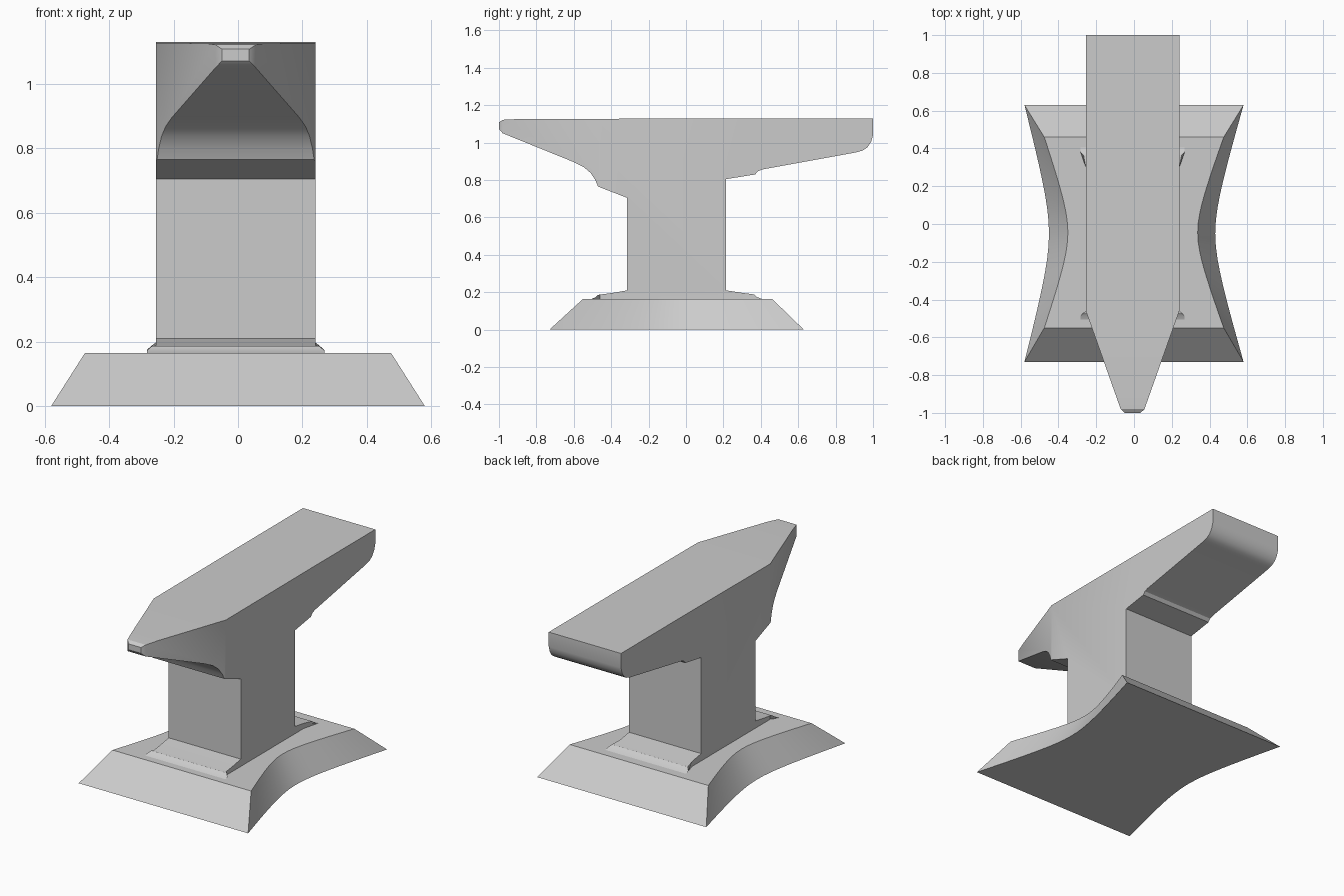
import bpy, bmesh
from math import sqrt, radians

if "Cube" in bpy.data.objects:
    bpy.data.objects.remove(bpy.data.objects["Cube"])


def finish(name, bm):
    bmesh.ops.recalc_face_normals(bm, faces=bm.faces)
    me = bpy.data.meshes.new(name)
    bm.to_mesh(me)
    bm.free()
    ob = bpy.data.objects.new(name, me)
    bpy.context.collection.objects.link(ob)
    bpy.ops.object.select_all(action='DESELECT')
    ob.select_set(True)
    bpy.context.view_layer.objects.active = ob
    bpy.ops.object.shade_smooth_by_angle(angle=radians(30))
    return ob


# Base: tapered plinth with waisted sides
def waist_side(y0, y1, corner, middle, sign, n=20):
    """Outline of one waisted side, straight near the corners, curved in the middle."""
    c, d = 0.06, corner - middle
    m2 = (d + c) ** 2 - c * c
    pts = []
    for i in range(n + 1):
        t = -1 + 2 * i / n
        x = middle + sqrt(c * c + m2 * t * t) - c
        pts.append((sign * x, y0 + (y1 - y0) * i / n))
    return pts


def ring(bm, y0, y1, corner, mid_right, mid_left, z):
    pts = waist_side(y0, y1, corner, mid_right, 1)
    pts += waist_side(y0, y1, corner, mid_left, -1)[::-1]
    return [bm.verts.new((x, y, z)) for x, y in pts]


bm = bmesh.new()
low = ring(bm, -0.73, 0.63, 0.58, 0.43, 0.45, 0.0)
top = ring(bm, -0.55, 0.46, 0.475, 0.337, 0.35, 0.165)
bm.faces.new(low[::-1])
bm.faces.new(top)
for i in range(len(low)):
    j = (i + 1) % len(low)
    bm.faces.new((low[i], low[j], top[j], top[i]))
finish("base", bm)

# Body: side profile (y, z) of foot, column, heel and horn, extruded across x
profile = [
    (-0.51, 0.163), (-0.485, 0.172), (-0.47, 0.186), (-0.39, 0.197), (-0.315, 0.21),
    (-0.315, 0.705), (-0.47, 0.765), (-0.485, 0.80), (-0.51, 0.838), (-0.545, 0.868),
    (-0.60, 0.896), (-0.98, 1.05), (-1.0, 1.072), (-1.0, 1.108), (-0.98, 1.122),
    (-0.90, 1.126), (0.36, 1.13), (1.0, 1.13), (1.0, 1.04), (0.99, 1.005),
    (0.97, 0.975), (0.945, 0.958), (0.91, 0.948), (0.41, 0.857), (0.385, 0.848),
    (0.37, 0.83), (0.215, 0.805), (0.215, 0.21), (0.30, 0.197), (0.365, 0.188),
    (0.38, 0.174), (0.41, 0.163),
]
CENTRE, HALF = -0.0075, 0.2475

bm = bmesh.new()
face = bm.faces.new([bm.verts.new((-1, y, z)) for y, z in profile])
ext = bmesh.ops.extrude_face_region(bm, geom=[face])
for v in ext["geom"]:
    if isinstance(v, bmesh.types.BMVert):
        v.co.x = 1
for cut in (-0.46, -0.98, 0.30):
    bmesh.ops.bisect_plane(bm, geom=bm.verts[:] + bm.edges[:] + bm.faces[:],
                           dist=1e-5, plane_co=(0, cut, 0), plane_no=(0, 1, 0))

# Width: horn tapers to a small chamfered tip, foot tips splay outward
for v in bm.verts:
    y, z = v.co.y, v.co.z
    w = HALF
    if z > 0.7 and y < -0.46:
        w = HALF + (0.063 - HALF) * (-0.46 - y) / 0.52
        if y < -0.99:
            w = 0.042
    elif z < 0.19 and (y < -0.465 or y > 0.35):
        w = HALF + (0.028 if z < 0.18 else 0.012)
    v.co.x = CENTRE + w * (1 if v.co.x > 0 else -1)
finish("anvil_body", bm)
